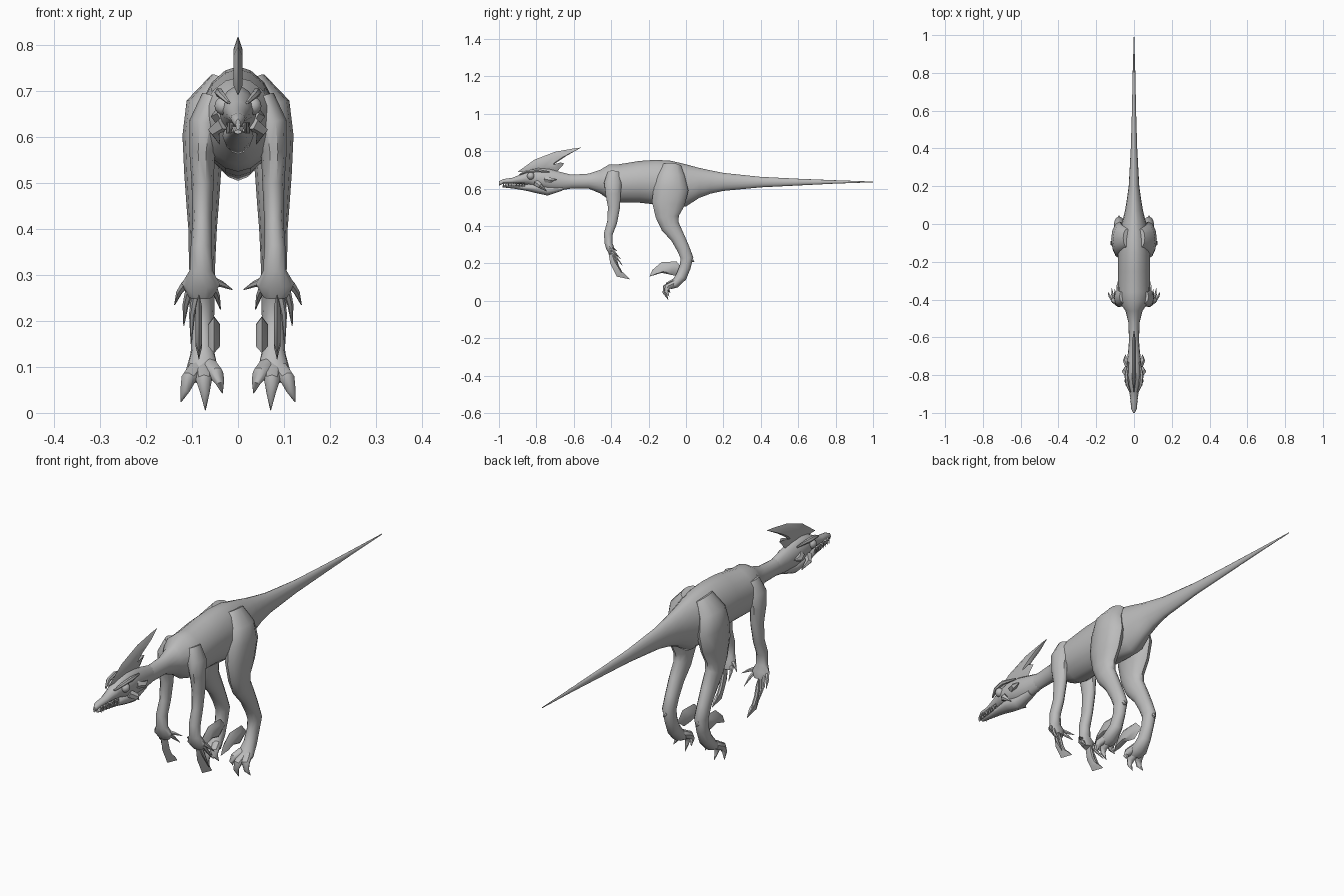
import bpy, bmesh
from math import sin, cos, pi, radians
from mathutils import Vector

cube = bpy.data.objects.get("Cube")
if cube:
    bpy.data.objects.remove(cube)

grey = bpy.data.materials.new("hide grey")
grey.use_nodes = True
colour = (.5, .5, .5, 1)
grey.diffuse_color = colour
grey.node_tree.nodes["Principled BSDF"].inputs["Base Color"].default_value = colour


def finish(name, bm, mirrored=False, sharp=45):
    """Turn a bmesh into a shaded object, optionally mirrored across x."""
    bmesh.ops.recalc_face_normals(bm, faces=bm.faces[:])
    mesh = bpy.data.meshes.new(name)
    bm.to_mesh(mesh)
    bm.free()
    mesh.materials.append(grey)
    mesh.shade_smooth()
    mesh.set_sharp_from_angle(angle=radians(sharp))
    obj = bpy.data.objects.new(name, mesh)
    bpy.context.scene.collection.objects.link(obj)
    if mirrored:
        mod = obj.modifiers.new("Mirror", "MIRROR")
        mod.use_mirror_merge = False
    return obj


def skin(bm, rings):
    """Bridge equal rings of points and cap both ends."""
    rows = [[bm.verts.new(p) for p in ring] for ring in rings]
    n = len(rows[0])
    for a, b in zip(rows, rows[1:]):
        for i in range(n):
            j = (i + 1) % n
            bm.faces.new((a[i], a[j], b[j], b[i]))
    bm.faces.new(rows[0][::-1])
    bm.faces.new(rows[-1])


def trunk(name, stations, sides=16):
    """Loft upright sections given as (y, top, bottom, half width)."""
    rings = []
    for y, top, bottom, half in stations:
        mid, tall = (top + bottom) / 2, (top - bottom) / 2
        ring = []
        for i in range(sides):
            a = 2 * pi * i / sides
            pinch = abs(cos(a)) ** .15
            ring.append((half * cos(a) * pinch, y, mid + tall * sin(a)))
        rings.append(ring)
    bm = bmesh.new()
    skin(bm, rings)
    return finish(name, bm)


def add_limb(bm, stations, sides=10):
    """Loft along a path given as (x, y, z, half width, half depth)."""
    points = [Vector(s[:3]) for s in stations]
    rings = []
    for i, s in enumerate(stations):
        tangent = (points[min(i + 1, len(points) - 1)] - points[max(i - 1, 0)]).normalized()
        side = Vector((1, 0, 0))
        side = (side - tangent * side.dot(tangent)).normalized()
        deep = tangent.cross(side)
        rings.append([points[i] + side * s[3] * cos(2 * pi * k / sides)
                      + deep * s[4] * sin(2 * pi * k / sides) for k in range(sides)])
    skin(bm, rings)


def limb(name, stations, sides=10):
    bm = bmesh.new()
    add_limb(bm, stations, sides)
    return finish(name, bm, True)


def spikes(name, paths, radius, sides=6):
    """Tapering spikes, each following its own points down to a tip."""
    bm = bmesh.new()
    for path in paths:
        last = len(path) - 1
        stations = []
        for i, p in enumerate(path):
            r = max(radius * (1 - (i / last) ** 2), .001)
            stations.append((*p, r, r))
        add_limb(bm, stations, sides)
    return finish(name, bm, True)


def blade(name, outline, x, thick, mirrored):
    """Lens-like plate with a thin rim, outlined in (y, z)."""
    cy = sum(p[0] for p in outline) / len(outline)
    cz = sum(p[1] for p in outline) / len(outline)
    rings = []
    for offset, scale in ((-thick, .6), (0, 1), (thick, .6)):
        rings.append([(x + offset, cy + (y - cy) * scale, cz + (z - cz) * scale)
                      for y, z in outline])
    bm = bmesh.new()
    skin(bm, rings)
    return finish(name, bm, mirrored)


# Neck, torso and tail in one sweep
trunk("body", [
    (-.7, .68, .6, .025), (-.6, .675, .6, .027), (-.52, .68, .6, .03),
    (-.46, .7, .575, .045), (-.41, .73, .54, .08), (-.36, .73, .525, .086),
    (-.25, .748, .525, .084), (-.16, .754, .515, .085), (-.08, .749, .51, .08),
    (0, .73, .505, .066), (.07, .711, .55, .048), (.13, .698, .573, .038),
    (.2, .684, .588, .028), (.4, .663, .607, .017), (.6, .653, .617, .011),
    (.8, .645, .627, .007), (1, .638, .634, .001)])

# Head
trunk("skull", [
    (-1, .64, .615, .005), (-.975, .652, .628, .016), (-.93, .658, .626, .018),
    (-.88, .678, .625, .026), (-.84, .7, .62, .034), (-.79, .712, .6, .041),
    (-.73, .706, .59, .038), (-.67, .69, .59, .031), (-.6, .672, .602, .025)], 14)
trunk("lower_jaw", [
    (-.98, .616, .607, .008), (-.92, .618, .6, .016), (-.86, .624, .59, .024),
    (-.8, .63, .576, .034), (-.74, .62, .563, .028), (-.66, .62, .59, .02)], 12)
blade("head_crest", [
    (-.9, .69), (-.81, .755), (-.7, .797), (-.6, .815), (-.56, .82), (-.64, .775),
    (-.7, .735), (-.715, .715), (-.65, .735), (-.69, .69), (-.8, .69)], 0, .01, False)

bm = bmesh.new()
bmesh.ops.create_uvsphere(bm, u_segments=12, v_segments=8, radius=.02)
bmesh.ops.translate(bm, verts=bm.verts[:], vec=(.031, -.83, .668))
finish("eyes", bm, True)
limb("brow_ridges", [(.02, -.89, .675, .004, .004), (.036, -.85, .692, .009, .008),
                     (.041, -.8, .697, .01, .01), (.03, -.73, .69, .003, .004)], 6)
spikes("cheek_spines", [[(.03, -.8, .63), (.052, -.78, .615), (.04, -.745, .585)],
                        [(.03, -.75, .65), (.046, -.72, .645), (.044, -.69, .65)]], .018, 5)

# Teeth alternate between the jaws
teeth = []
for i in range(7):
    y, x = -.975 + i * .017, .013 + i * .0015
    teeth.append([(x, y, .632), (x + .003, y, .608)])
    teeth.append([(x, y + .009, .612), (x + .003, y + .009, .632)])
spikes("teeth", teeth, .004, 4)

# Arms, flaring into broad hands
limb("arms", [
    (.05, -.385, .685, .03, .035), (.072, -.39, .63, .034, .05), (.078, -.39, .57, .028, .042),
    (.077, -.385, .5, .024, .034), (.078, -.395, .42, .021, .028), (.08, -.415, .36, .023, .025),
    (.08, -.415, .31, .025, .022), (.081, -.405, .28, .042, .022), (.081, -.395, .252, .026, .014)])
spikes("fingers", [
    [(.115, -.4, .28), (.128, -.385, .262), (.138, -.36, .235)],
    [(.105, -.395, .27), (.114, -.375, .235), (.118, -.34, .19)],
    [(.09, -.395, .265), (.1, -.38, .215), (.102, -.345, .15)],
    [(.05, -.4, .285), (.035, -.39, .28), (.012, -.37, .268)],
    [(.055, -.4, .275), (.046, -.38, .255), (.038, -.35, .225)]], .009)
blade("hand_blades", [
    (-.415, .26), (-.405, .2), (-.37, .13), (-.3, .115), (-.335, .145),
    (-.36, .19), (-.38, .26)], .085, .007, True)

# Legs: thigh, backward shin, ankle and foot
limb("legs", [
    (.035, -.075, .725, .025, .05), (.066, -.08, .665, .048, .075), (.075, -.08, .6, .046, .093),
    (.077, -.095, .52, .04, .088), (.077, -.1, .45, .035, .062), (.077, -.085, .4, .031, .05),
    (.078, -.045, .34, .029, .038), (.078, -.015, .28, .027, .034), (.078, .005, .23, .027, .034),
    (.077, -.005, .18, .024, .03), (.077, -.025, .13, .026, .03), (.078, -.06, .09, .036, .024),
    (.078, -.085, .075, .024, .014)], 12)
spikes("heel_spurs", [[(.08, 0, .24), (.08, .025, .222), (.08, .045, .208)]], .02)
spikes("toes", [
    [(.09, -.06, .095), (.107, -.1, .075), (.115, -.105, .05), (.124, -.09, .024)],
    [(.076, -.06, .095), (.074, -.11, .07), (.072, -.115, .045), (.071, -.095, .006)],
    [(.062, -.06, .1), (.048, -.095, .085), (.04, -.1, .068), (.034, -.085, .043)]], .019, 8)
blade("sickle_claws", [
    (-.015, .17), (-.05, .21), (-.13, .208), (-.18, .165), (-.195, .13),
    (-.13, .15), (-.06, .135)], .052, .013, True)
